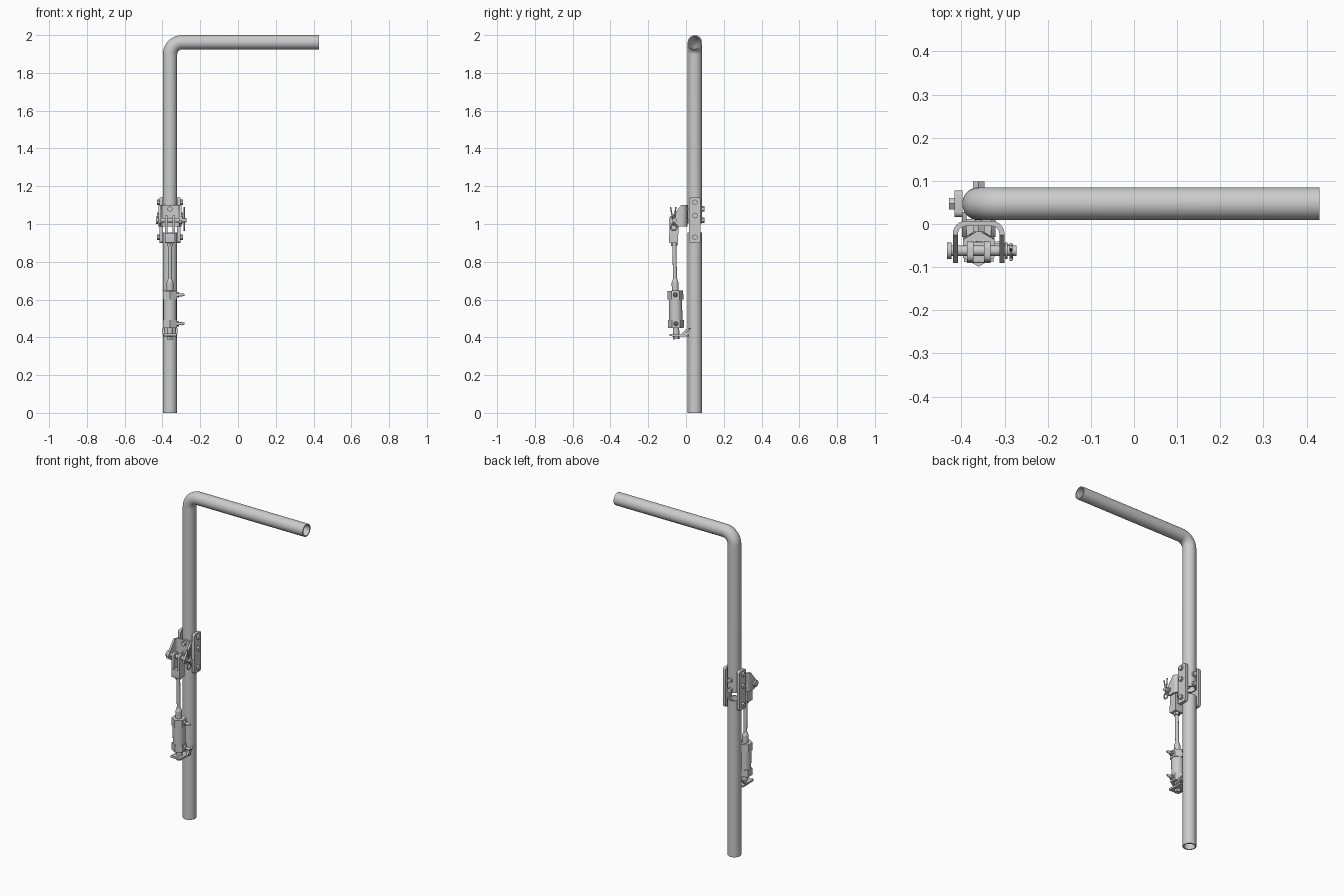
import bpy, bmesh, math
from mathutils import Vector

if "Cube" in bpy.data.objects:
    bpy.data.objects.remove(bpy.data.objects["Cube"])

steel = bpy.data.materials.new("light_grey_steel")
steel.diffuse_color = (0.6, 0.6, 0.6, 1)
steel.use_nodes = True
steel.node_tree.nodes["Principled BSDF"].inputs["Base Color"].default_value = steel.diffuse_color

CX, PY, R = -0.36, 0.047, 0.038      # post axis and radius


def finish(name, bm, smooth=True):
    bmesh.ops.recalc_face_normals(bm, faces=bm.faces)
    me = bpy.data.meshes.new(name)
    bm.to_mesh(me)
    bm.free()
    me.materials.append(steel)
    ob = bpy.data.objects.new(name, me)
    bpy.context.collection.objects.link(ob)
    if smooth:
        bpy.ops.object.select_all(action='DESELECT')
        bpy.context.view_layer.objects.active = ob
        ob.select_set(True)
        bpy.ops.object.shade_smooth_by_angle(angle=math.radians(35))
    return ob


def rod(name, p0, p1, r, r2=None, sides=24, spin=0.0):
    """Cylinder or cone between two points."""
    p0, p1 = Vector(p0), Vector(p1)
    d = (p1 - p0).normalized()
    ref = Vector((0, 0, 1)) if abs(d.z) < 0.9 else Vector((0, 1, 0))
    u = (ref - d * ref.dot(d)).normalized()
    v = d.cross(u)
    bm = bmesh.new()
    rings = []
    for p, rad in ((p0, r), (p1, r if r2 is None else r2)):
        ring = []
        for i in range(sides):
            a = spin + math.tau * i / sides
            ring.append(bm.verts.new(p + u * rad * math.cos(a) + v * rad * math.sin(a)))
        rings.append(ring)
        bm.faces.new(ring)
    for i in range(sides):
        j = (i + 1) % sides
        bm.faces.new((rings[0][i], rings[0][j], rings[1][j], rings[1][i]))
    return finish(name, bm, sides > 8)


def plate(name, yz, x0, x1):
    """Side outline in y and z, extruded along x."""
    bm = bmesh.new()
    a = [bm.verts.new((x0, y, z)) for y, z in yz]
    face = bm.faces.new(a)
    ext = bmesh.ops.extrude_face_region(bm, geom=[face])["geom"]
    bmesh.ops.translate(bm, vec=(x1 - x0, 0, 0),
                        verts=[g for g in ext if isinstance(g, bmesh.types.BMVert)])
    return finish(name, bm)


def pipe(name, path, r_out=R, r_in=0.031, sides=40):
    """Hollow tube along a path in the x-z plane."""
    bm = bmesh.new()
    pts = [Vector((x, PY, z)) for x, z in path]
    loops = []
    for r, seq in ((r_out, range(len(pts))), (r_in, reversed(range(len(pts))))):
        for i in seq:
            t = pts[min(i + 1, len(pts) - 1)] - pts[max(i - 1, 0)]
            n = Vector((t.z, 0, -t.x)).normalized()
            loops.append([bm.verts.new(pts[i] + n * r * math.cos(a) + Vector((0, r * math.sin(a), 0)))
                          for a in (math.tau * k / sides for k in range(sides))])
    for i, a in enumerate(loops):
        b = loops[(i + 1) % len(loops)]
        for k in range(sides):
            m = (k + 1) % sides
            bm.faces.new((a[k], a[m], b[m], b[k]))
    return finish(name, bm)


def rounded(y0, y1, z0, z1, r, seg=5):
    """Rounded rectangle outline."""
    out = []
    for cy, cz, q in ((y1 - r, z1 - r, 0), (y0 + r, z1 - r, 1), (y0 + r, z0 + r, 2), (y1 - r, z0 + r, 3)):
        for i in range(seg + 1):
            a = (q + i / seg) * math.pi / 2
            out.append((cy + r * math.cos(a), cz + r * math.sin(a)))
    return out


# Posts: straight lower tube, upper tube with a bent arm
pipe("lower_post", [(CX, 0), (CX, 0.955)])
BR, TOP = 0.065, 2 - R
bend = [(CX + BR - BR * math.cos(a), TOP - BR + BR * math.sin(a))
        for a in (math.pi / 2 * i / 14 for i in range(15))]
pipe("upper_post_and_arm", [(CX, 1.003)] + bend + [(0.43, TOP)])

# Joining plates with through bolts
for side, s in (("left", -1), ("right", 1)):
    plate(side + "_joining_plate", rounded(0.016, 0.078, 0.9, 1.14, 0.012),
          CX + s * 0.038, CX + s * 0.056)
    for z in (1.115, 1.045, 0.93):
        rod(side + "_bolt_head", (CX + s * 0.056, PY, z), (CX + s * 0.069, PY, z), 0.015, sides=6)
for z in (1.115, 1.045, 0.93):
    rod("joining_bolt", (CX - 0.06, PY, z), (CX + 0.06, PY, z), 0.008)

# U bracket: strip bent in plan, height tapering towards the front
def top_z(y):
    return 1.10 if y > -0.025 else 1.10 - (-0.025 - y) * 1.2

def low_z(y):
    return 0.987 + max(0, -y - 0.06) * 0.6

plan = []
for s in (-1, 1):
    arm = [(s * 0.06, s * 0.048, y, y) for y in (-0.09, -0.075, -0.06, -0.025)]
    for i in range(7):
        a = math.pi / 2 * i / 6
        arm.append((s * (0.03 + 0.03 * math.cos(a)), s * (0.03 + 0.018 * math.cos(a)),
                    -0.023 + 0.03 * math.sin(a), -0.023 + 0.018 * math.sin(a)))
    plan += arm if s < 0 else arm[::-1]
bm = bmesh.new()
strip = []
for xo, xi, yo, yi in plan:
    zt, zb = top_z(yo), low_z(yo)
    strip.append([bm.verts.new(c) for c in ((CX + xo, yo, zb), (CX + xo, yo, zt),
                                            (CX + xi, yi, zt), (CX + xi, yi, zb))])
for a, b in zip(strip, strip[1:]):
    for k in range(4):
        m = (k + 1) % 4
        bm.faces.new((a[k], a[m], b[m], b[k]))
bm.faces.new(strip[0])
bm.faces.new(strip[-1])
finish("u_bracket", bm)

# Bolts holding the bracket to the post
for z in (1.08, 1.02):
    rod("bracket_bolt", (CX, -0.01, z), (CX, 0.09, z), 0.008)
    rod("bracket_bolt_head", (CX, -0.018, z), (CX, -0.005, z), 0.015, sides=6)
    rod("bracket_nut", (CX, 0.083, z), (CX, 0.098, z), 0.015, sides=6)

# Cross pin with head, collar and split clip
PZ, CY = 1.02, -0.062
rod("cross_pin", (-0.425, CY, PZ), (-0.272, CY, PZ), 0.012)
rod("cross_pin_head", (-0.433, CY, PZ), (-0.423, CY, PZ), 0.019)
rod("pin_washer", (-0.299, CY, PZ), (-0.293, CY, PZ), 0.019)
KX = -0.285
for dy in (-0.02, 0.008):
    rod("clip_leg", (KX, CY - 0.003, 1.0), (KX, CY + dy, 1.09), 0.0035, sides=10)
bpy.ops.mesh.primitive_torus_add(location=(KX, CY - 0.003, 0.983), rotation=(0, math.pi / 2, 0),
                                 major_radius=0.017, minor_radius=0.004,
                                 major_segments=24, minor_segments=8)
ring = bpy.context.object
ring.name = "clip_ring"
ring.data.materials.append(steel)
bpy.ops.object.shade_smooth()

# Clevis: two tines on a block
for s in (-1, 1):
    plate("clevis_tine", rounded(-0.088, -0.040, 0.935, 1.045, 0.016), CX + s * 0.012, CX + s * 0.027)
plate("clevis_block", rounded(-0.090, -0.042, 0.9, 0.95, 0.004), CX - 0.027, CX + 0.027)


# Slightly tilted actuator, positioned along its own axis
def on_axis(z):
    return Vector((CX, -0.064 + (1.0 - z) * 0.02, z))

def stage(name, z0, z1, r, r2=None, **kw):
    rod(name, on_axis(z0), on_axis(z1), r, r2, **kw)

stage("piston_rod", 0.70, 0.905, 0.0105)
stage("rod_lock_nut", 0.885, 0.902, 0.017, sides=6)
stage("rod_boss_taper", 0.69, 0.71, 0.018, 0.011)
stage("rod_boss", 0.643, 0.69, 0.018)
stage("upper_cap", 0.600, 0.647, 0.042, sides=6)
stage("cylinder_body", 0.485, 0.605, 0.035, sides=32)
stage("lower_cap", 0.450, 0.492, 0.042, sides=6)
stage("mount_neck", 0.416, 0.452, 0.017)
stage("mount_nut", 0.390, 0.407, 0.018, sides=6)

# Air fittings on the right side of both caps
for z in (0.625, 0.472):
    y = on_axis(z).y
    rod("port_nut", (-0.328, y, z), (-0.312, y, z), 0.015, sides=6)
    rod("port_stem", (-0.314, y, z), (-0.298, y, z), 0.008)
    rod("port_barb", (-0.300, y, z), (-0.283, y, z), 0.009, 0.005)

# Foot bracket reaching back to the post, with side lugs gripping it
plate("foot_plate", [(-0.088, 0.406), (0.012, 0.404), (0.012, 0.413), (-0.088, 0.419)], CX - 0.034, CX + 0.034)
for s in (-1, 1):
    plate("foot_lug", [(-0.03, 0.414), (-0.01, 0.414), (0.028, 0.449), (0.0, 0.444)],
          CX + s * 0.028, CX + s * 0.039)
